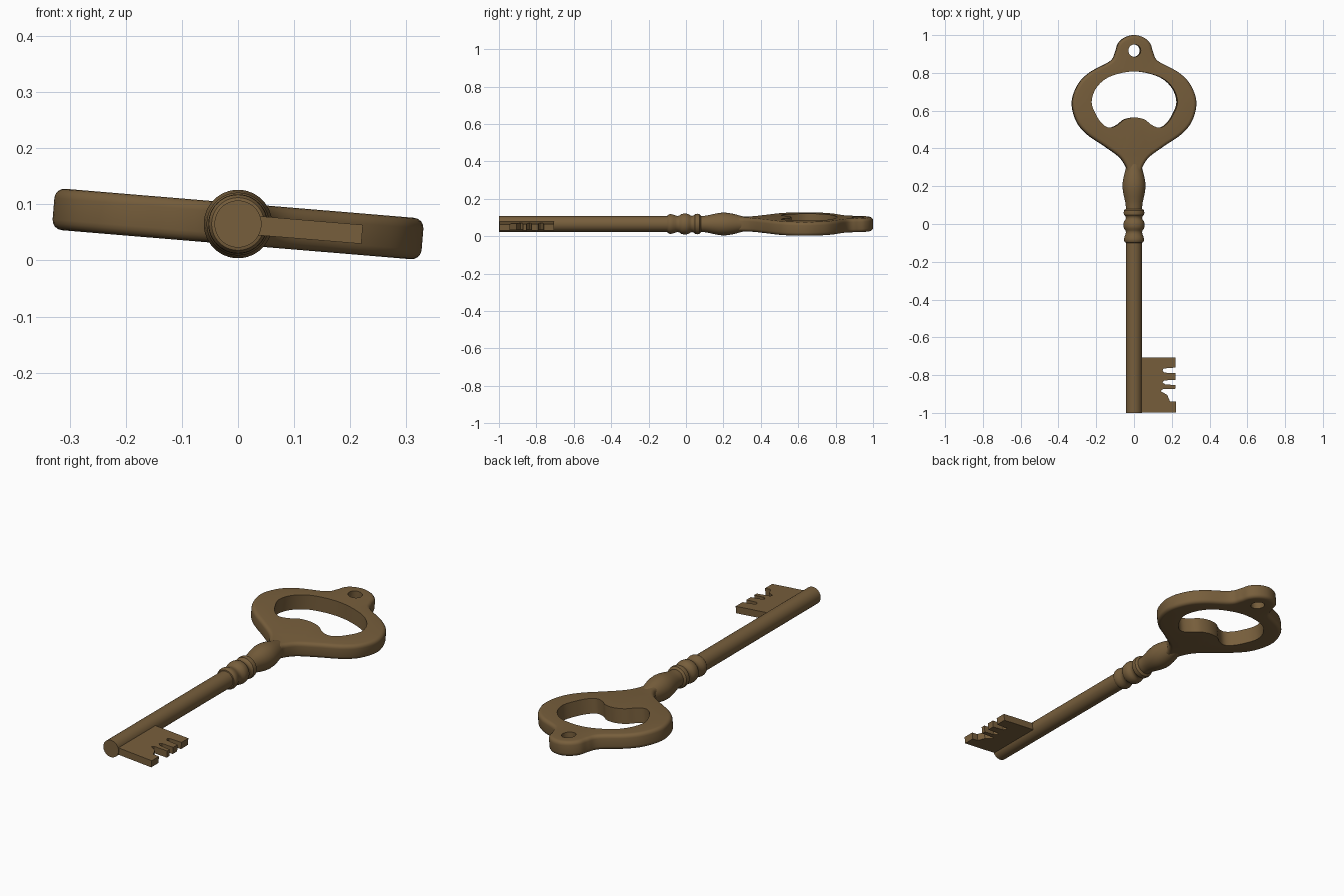
import bpy, bmesh, math
from mathutils import Vector

if "Cube" in bpy.data.objects:
    bpy.data.objects.remove(bpy.data.objects["Cube"])

AXIS_Z = 0.065
TILT = math.radians(4.75)

brass = bpy.data.materials.new("aged brass")
brass.diffuse_color = (0.185, 0.113, 0.045, 1)
brass.use_nodes = True
brass.node_tree.nodes["Principled BSDF"].inputs["Base Color"].default_value = brass.diffuse_color


def finish(bm, name, tilt=0.0, angle=35):
    bmesh.ops.recalc_face_normals(bm, faces=bm.faces)
    me = bpy.data.meshes.new(name)
    bm.to_mesh(me)
    bm.free()
    me.materials.append(brass)
    ob = bpy.data.objects.new(name, me)
    bpy.context.collection.objects.link(ob)
    ob.location.z = AXIS_Z
    ob.rotation_euler.y = tilt
    bpy.ops.object.select_all(action='DESELECT')
    ob.select_set(True)
    bpy.context.view_layer.objects.active = ob
    bpy.ops.object.shade_smooth_by_angle(angle=math.radians(angle))
    return ob


def smooth_loop(half, steps=6):
    """Mirror a right-hand half outline and run a smooth closed curve through it."""
    pts = [Vector(p) for p in half]
    pts += [Vector((-p[0], p[1])) for p in reversed(half[1:-1])]
    n, out = len(pts), []
    for i in range(n):
        a, b, c, d = (pts[(i + k) % n] for k in (-1, 0, 1, 2))
        for s in range(steps):
            t = s / steps
            out.append(0.5 * (2 * b + (c - a) * t + (2 * a - 5 * b + 4 * c - d) * t * t
                              + (3 * b - a - 3 * c + d) * t ** 3))
    return out


def inset(pts, d):
    """Move a clockwise outline inward by d."""
    n, out = len(pts), []
    for i, p in enumerate(pts):
        t = (pts[(i + 1) % n] - pts[i - 1]).normalized()
        out.append(p + Vector((t.y, -t.x)) * d)
    return out


def rings(bm, levels):
    """Skin stacked outlines (points, z); return bottom and top edge loops."""
    loops = [[bm.verts.new((p[0], p[1], z)) for p in pts] for pts, z in levels]
    n = len(loops[0])
    for a, b in zip(loops, loops[1:]):
        for i in range(n):
            bm.faces.new((a[i], a[(i + 1) % n], b[(i + 1) % n], b[i]))
    return [[bm.edges.get((l[i], l[(i + 1) % n])) for i in range(n)]
            for l in (loops[0], loops[-1])]


# Bow: rounded outer rim, heart-shaped opening and small hanging hole
H, R = 0.037, 0.018
outer = smooth_loop([(0, 1.0), (.05, .987), (.085, .955), (.1, .91), (.127, .862), (.233, .804),
                     (.297, .74), (.33, .645), (.307, .545), (.25, .475), (.155, .41),
                     (.08, .355), (.045, .305), (.035, .27), (0, .26)])
opening = smooth_loop([(0, .808), (.127, .782), (.2, .725), (.228, .645), (.2, .57), (.165, .525),
                       (.13, .51), (.09, .525), (.053, .553), (0, .564)])
hang = [(0.033 * math.sin(a), 0.918 + 0.033 * math.cos(a))
        for a in (2 * math.pi * i / 32 for i in range(32))]
bm = bmesh.new()
arc = [math.pi / 2 * k / 4 for k in range(5)]
levels = [(inset(outer, R * (1 - math.sin(a))), -H + R * (1 - math.cos(a))) for a in arc]
levels += [(p, -z) for p, z in reversed(levels)]
bounds = [rings(bm, levels)]
for hole in (opening, hang):
    bounds.append(rings(bm, [(hole, -H), (hole, H)]))
for side in (0, 1):
    edges = [e for b in bounds for e in b[side]]
    bmesh.ops.triangle_fill(bm, edges=edges, use_beauty=True)
finish(bm, "bow", TILT)


def lathe(name, profile, seg=48):
    """Revolve (y, radius) points around the key's long axis."""
    bm = bmesh.new()
    loops = []
    for y, r in profile:
        loops.append([bm.verts.new((r * math.cos(2 * math.pi * i / seg), y,
                                    r * math.sin(2 * math.pi * i / seg))) for i in range(seg)])
    for a, b in zip(loops, loops[1:]):
        for i in range(seg):
            bm.faces.new((a[i], a[(i + 1) % seg], b[(i + 1) % seg], b[i]))
    bm.faces.new(loops[0])
    bm.faces.new(loops[-1])
    return finish(bm, name)


# Round shank
lathe("shank", [(-1.0, .042), (-.09, .042)])

# Turned collar with three beads
lathe("collar", [(-.1, .04), (-.098, .047), (-.09, .052), (-.08, .053), (-.067, .05), (-.055, .045),
                 (-.043, .043), (-.033, .046), (-.025, .053), (-.012, .056), (.002, .056),
                 (.015, .052), (.022, .046), (.032, .043), (.042, .046), (.048, .053),
                 (.06, .055), (.072, .053), (.078, .046), (.082, .04)])

# Swelling neck that meets the bow
lathe("neck", [(.07, .042), (.1, .044), (.12, .047), (.145, .053), (.17, .058), (.195, .061),
               (.22, .060), (.245, .056), (.27, .050), (.295, .043), (.315, .038), (.335, .03),
               (.345, .015)])

# Flat toothed bit
teeth = [(.02, -.706), (.22, -.706), (.22, -.76), (.155, -.765), (.15, -.775), (.16, -.787),
         (.22, -.79), (.22, -.825), (.16, -.828), (.15, -.838), (.165, -.85), (.22, -.852),
         (.22, -.872), (.15, -.875), (.14, -.885), (.175, -.905), (.19, -.94),
         (.222, -.94), (.222, -.997), (.02, -.997)]
bm = bmesh.new()
face = bm.faces.new([bm.verts.new((x, y, -.017)) for x, y in teeth])
ext = bmesh.ops.extrude_face_region(bm, geom=[face], use_keep_orig=True)
for v in ext["geom"]:
    if isinstance(v, bmesh.types.BMVert):
        v.co.z = .017
finish(bm, "bit", TILT, 20)
